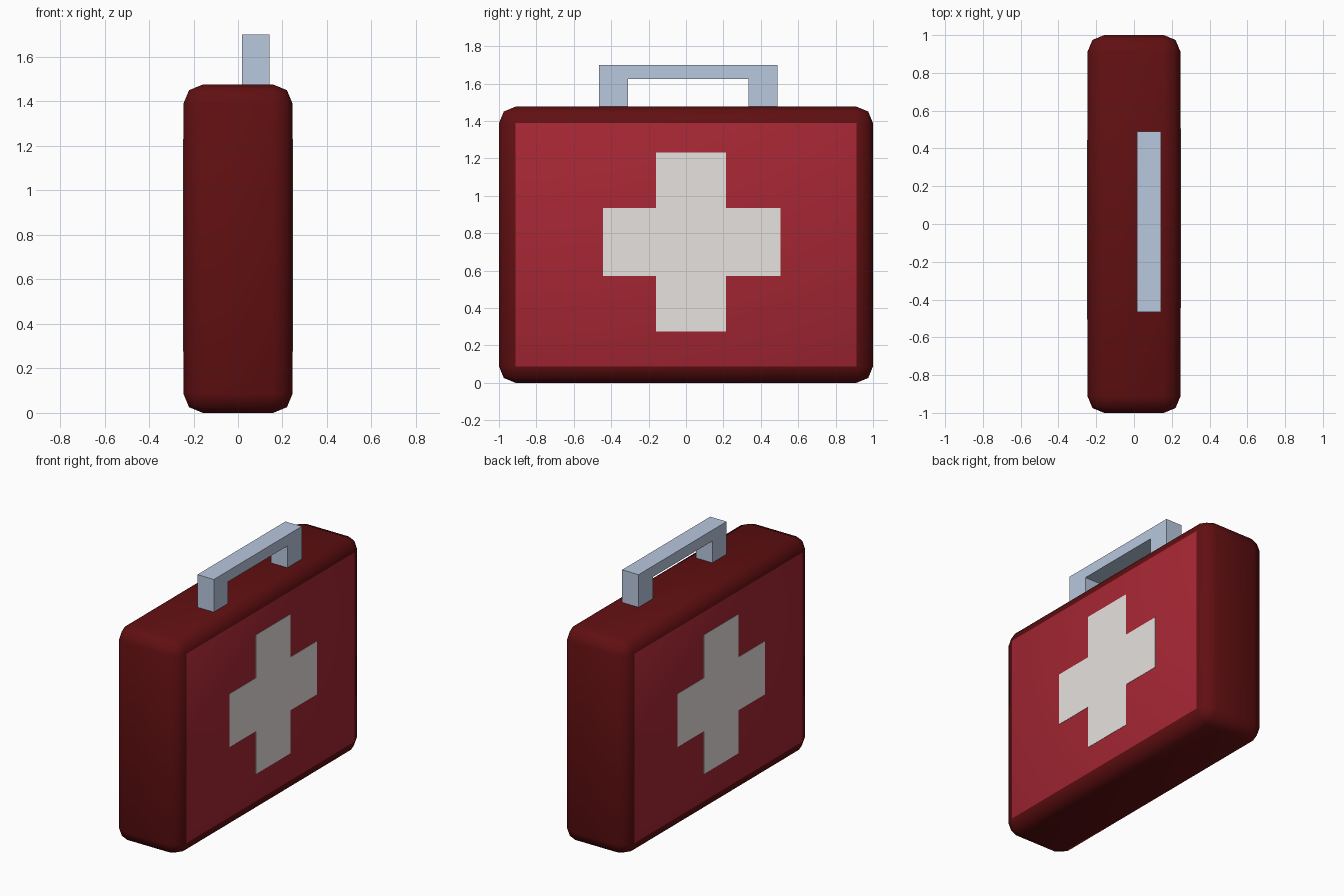
import bpy, bmesh
from mathutils import Matrix

if "Cube" in bpy.data.objects:
    bpy.data.objects.remove(bpy.data.objects["Cube"])


def material(name, rgb):
    m = bpy.data.materials.new(name)
    m.diffuse_color = (*rgb, 1)
    m.use_nodes = True
    m.node_tree.nodes["Principled BSDF"].inputs["Base Color"].default_value = m.diffuse_color
    return m


DARK_RED = material("dark red", (0.119, 0.0048, 0.0056))
RED = material("panel red", (0.381, 0.020, 0.034))
WHITE = material("cross white", (0.799, 0.76, 0.737))
STEEL = material("handle steel", (0.48, 0.578, 0.73))


def add_object(name, bm, *mats):
    bmesh.ops.recalc_face_normals(bm, faces=bm.faces)
    me = bpy.data.meshes.new(name)
    bm.to_mesh(me)
    bm.free()
    for m in mats:
        me.materials.append(m)
    ob = bpy.data.objects.new(name, me)
    bpy.context.collection.objects.link(ob)
    return ob


def extruded(profile, x0, x1):
    """Extrude a (y, z) outline along x."""
    bm = bmesh.new()
    face = bm.faces.new([bm.verts.new((x0, y, z)) for y, z in profile])
    out = bmesh.ops.extrude_face_region(bm, geom=[face])
    verts = [v for v in out["geom"] if isinstance(v, bmesh.types.BMVert)]
    bmesh.ops.translate(bm, verts=verts, vec=(x1 - x0, 0, 0))
    return bm


# Case: box with rounded edges, flat sides in a brighter red
HALF_X, HEIGHT = 0.246, 1.476
bm = bmesh.new()
bmesh.ops.create_cube(bm, size=1)
bmesh.ops.scale(bm, vec=(2 * HALF_X, 2, HEIGHT), verts=bm.verts)
bmesh.ops.translate(bm, vec=(0, 0, HEIGHT / 2), verts=bm.verts)
bmesh.ops.bevel(bm, geom=bm.edges[:], offset=0.088, segments=2,
                profile=0.5, affect='EDGES')
bm.normal_update()
for f in bm.faces:
    f.smooth = True
    f.material_index = 1 if abs(f.normal.x) > 0.99 else 0
add_object("case", bm, DARK_RED, RED)

# Crosses: thin plates, the second turned half round to the other side
Y, Z = (-0.445, -0.16, 0.215, 0.505), (0.275, 0.57, 0.935, 1.23)
CROSS = [(Y[1], Z[0]), (Y[2], Z[0]), (Y[2], Z[1]), (Y[3], Z[1]),
         (Y[3], Z[2]), (Y[2], Z[2]), (Y[2], Z[3]), (Y[1], Z[3]),
         (Y[1], Z[2]), (Y[0], Z[2]), (Y[0], Z[1]), (Y[1], Z[1])]
for name, turn in (("right_cross", 0), ("left_cross", 3.14159265)):
    bm = extruded(CROSS, HALF_X - 0.002, HALF_X + 0.002)
    bmesh.ops.rotate(bm, verts=bm.verts, cent=(0, 0, 0),
                     matrix=Matrix.Rotation(turn, 3, 'Z'))
    add_object(name, bm, WHITE)

# Handle: square-cornered bracket
HANDLE = [(-0.465, 1.47), (-0.465, 1.70), (0.49, 1.70), (0.49, 1.47),
          (0.333, 1.47), (0.333, 1.625), (-0.31, 1.625), (-0.31, 1.47)]
add_object("handle", extruded(HANDLE, 0.017, 0.142), STEEL)
